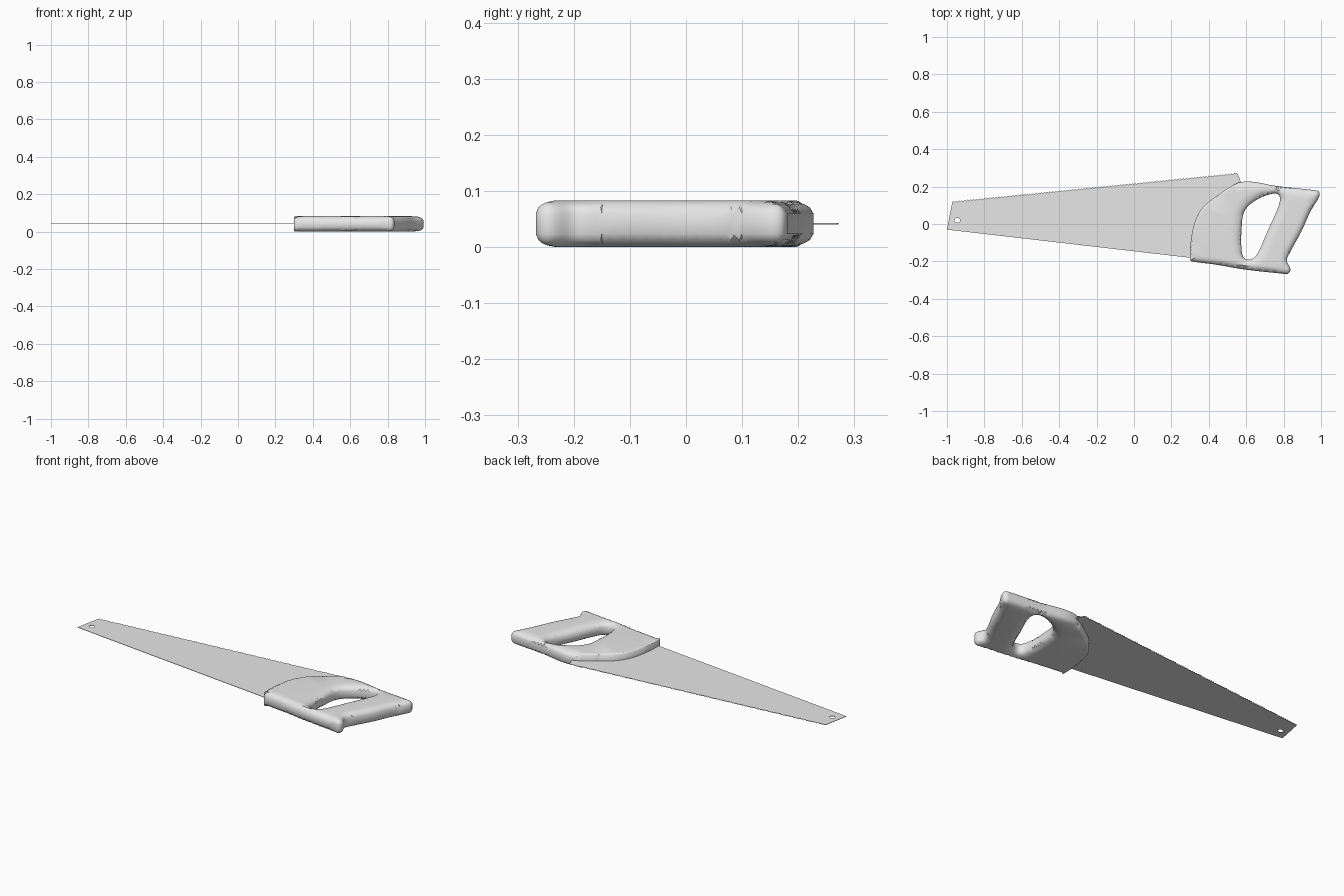
import bpy, bmesh, math
from mathutils import Vector
from mathutils.geometry import delaunay_2d_cdt, interpolate_bezier

if "Cube" in bpy.data.objects:
    bpy.data.objects.remove(bpy.data.objects["Cube"], do_unlink=True)

MID_Z = 0.0415

grey = bpy.data.materials.new("plain grey")
grey.use_nodes = True
grey.diffuse_color = (0.8, 0.8, 0.8, 1)
grey.node_tree.nodes["Principled BSDF"].inputs["Base Color"].default_value = (0.8, 0.8, 0.8, 1)


def smooth_loop(points, steps=5):
    """Closed smooth outline through the points."""
    pts = [Vector(p) for p in points]
    n, out = len(pts), []
    for i in range(n):
        a, b, c, d = (pts[(i + k) % n] for k in (-1, 0, 1, 2))
        reach = (c - b).length / 3
        h1 = b + (c - a).normalized() * reach
        h2 = c - (d - b).normalized() * reach
        out += [p.to_2d() for p in interpolate_bezier(b, h1, h2, c, steps + 1)[:-1]]
    return out


def inside(p, loops):
    """Even-odd test against all outlines."""
    hit = False
    for loop in loops:
        for a, b in zip(loop, loop[1:] + loop[:1]):
            if (a.y > p.y) != (b.y > p.y):
                hit ^= p.x < a.x + (p.y - a.y) / (b.y - a.y) * (b.x - a.x)
    return hit


def make_solid(name, loops, extra, half_height, angle):
    """Mirrored top and bottom skins joined by a wall around each outline."""
    verts, edges = [], []
    for loop in loops:
        s, n = len(verts), len(loop)
        verts += loop
        edges += [(s + i, s + (i + 1) % n) for i in range(n)]
    co, _, tris, *_ = delaunay_2d_cdt(verts + extra, edges, [], 0, 1e-6)
    tris = [t for t in tris if inside(sum((co[i] for i in t), Vector((0, 0))) / 3, loops)]
    bm = bmesh.new()
    heights = [half_height(p) for p in co]
    top = [bm.verts.new((p.x, p.y, MID_Z + h)) for p, h in zip(co, heights)]
    low = [bm.verts.new((p.x, p.y, MID_Z - h)) for p, h in zip(co, heights)]
    sides = {(t[k], t[(k + 1) % 3]) for t in tris for k in range(3)}
    for t in tris:
        bm.faces.new([top[i] for i in t])
        bm.faces.new([low[i] for i in reversed(t)])
    for a, b in sides:
        if (b, a) not in sides:
            bm.faces.new((top[b], top[a], low[a], low[b]))
    loose = [v for v in bm.verts if not v.link_faces]
    bmesh.ops.delete(bm, geom=loose, context='VERTS')
    bmesh.ops.recalc_face_normals(bm, faces=bm.faces)
    mesh = bpy.data.meshes.new(name)
    bm.to_mesh(mesh)
    bm.free()
    mesh.materials.append(grey)
    obj = bpy.data.objects.new(name, mesh)
    bpy.context.collection.objects.link(obj)
    bpy.ops.object.select_all(action='DESELECT')
    obj.select_set(True)
    bpy.context.view_layer.objects.active = obj
    bpy.ops.object.shade_smooth_by_angle(angle=math.radians(angle))
    return obj


# Blade: tapered sheet with a toothed edge and a hanging hole
toe, heel = Vector((-0.972, 0.115)), Vector((0.545, 0.266))
TEETH = 100
along = (heel - toe) / TEETH
out = Vector((-along.y, along.x)).normalized() * 0.007
blade = [Vector((-1, -0.03))]
for i in range(TEETH):
    blade += [toe + along * i, toe + along * (i + 0.5) + out]
blade += [Vector(p) for p in ((0.553, 0.27), (0.578, 0.21), (0.5, 0), (0.4, -0.192))]
hang_hole = [Vector((-0.945 + 0.015 * math.cos(a), 0.02 + 0.013 * math.sin(a)))
             for a in (math.tau * i / 16 for i in range(16))]
make_solid("blade", [blade, hang_hole], [], lambda p: 0.0012, 30)

# Handle: outer outline, and the finger opening
rim = smooth_loop([
    (0.30, -0.19), (0.305, -0.08), (0.33, 0.025), (0.375, 0.096), (0.468, 0.168),
    (0.55, 0.218), (0.60, 0.227), (0.65, 0.224), (0.75, 0.205), (0.87, 0.191),
    (0.955, 0.182), (0.988, 0.173), (0.99, 0.145), (0.945, 0.07), (0.895, -0.04),
    (0.835, -0.15), (0.817, -0.195), (0.836, -0.24), (0.825, -0.265), (0.79, -0.265),
    (0.59, -0.243), (0.43, -0.216), (0.31, -0.2)])
opening = smooth_loop([
    (0.745, 0.163), (0.778, 0.15), (0.772, 0.094), (0.713, -0.04), (0.66, -0.158),
    (0.628, -0.188), (0.59, -0.183), (0.575, -0.136), (0.575, -0.03), (0.59, 0.067),
    (0.65, 0.126)])


def edge_style(p, is_opening):
    """Rounding width and half height of the wall at an outline point."""
    if is_opening:
        return 0.055, 0.016
    if p.x < 0.54 and p.y > -0.197:
        return 0.012, 0.034
    return (0.055, 0.018) if p.y > 0.1 else (0.038, 0.018)


samples = []
for loop in (rim, opening):
    for a, b in zip(loop, loop[1:] + loop[:1]):
        samples.append((a, b, edge_style((a + b) / 2, loop is opening)))


def nearest(p):
    best = None
    for a, b, style in samples:
        ab = b - a
        t = min(1, max(0, (p - a).dot(ab) / ab.length_squared))
        d = (p - a - ab * t).length
        if best is None or d < best[0]:
            best = (d, style)
    return best


def handle_height(p):
    d, (width, wall) = nearest(p)
    t = 1 - min(1, d / width)
    return wall + (MID_Z - wall) * math.sqrt(1 - t * t)


# Rounding rings stepped in from each outline, dropped where they would cross
rings = []
for a, b, (width, wall) in samples:
    m, normal = (a + b) / 2, Vector((a.y - b.y, b.x - a.x)).normalized()
    if not inside(m + normal * 0.002, [rim, opening]):
        normal.negate()
    for step in (0.12, 0.3, 0.55, 0.8, 1.0):
        p = m + normal * width * step
        if inside(p, [rim, opening]) and nearest(p)[0] > width * step * 0.96:
            rings.append(p)
make_solid("handle", [rim, opening], rings, handle_height, 40)
